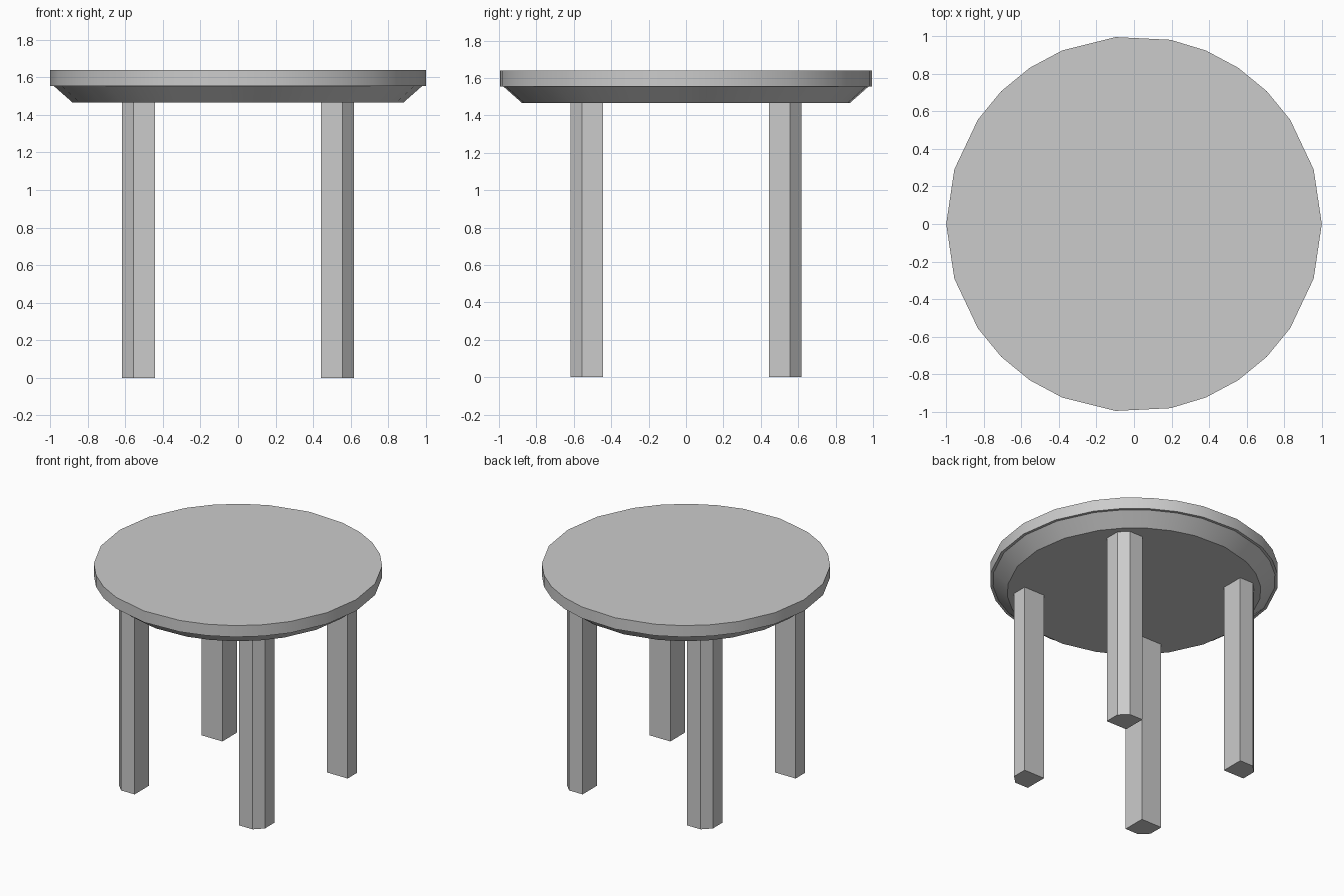
import bpy, bmesh
from math import cos, sin, radians

if "Cube" in bpy.data.objects:
    bpy.data.objects.remove(bpy.data.objects["Cube"])

# Uneven corner angles of the low-poly round top (upper half, mirrored in y)
HALF = [16.9, 33.75, 45, 56.25, 67.5, 78.75, 95.6, 112.5, 123.75, 135, 146.25, 163.1]
ANGLES = [0] + HALF + [180] + [360 - a for a in reversed(HALF)]


def ring(radius, z):
    return [(radius * cos(radians(a)), radius * sin(radians(a)), z) for a in ANGLES]


def loft(name, lower, upper, smooth=False):
    """Solid between two matching loops of points."""
    bm = bmesh.new()
    lo = [bm.verts.new(p) for p in lower]
    hi = [bm.verts.new(p) for p in upper]
    n = len(lo)
    bm.faces.new(lo[::-1])
    bm.faces.new(hi)
    for i in range(n):
        j = (i + 1) % n
        bm.faces.new((lo[i], lo[j], hi[j], hi[i]))
    bmesh.ops.recalc_face_normals(bm, faces=bm.faces[:])
    mesh = bpy.data.meshes.new(name)
    bm.to_mesh(mesh)
    bm.free()
    obj = bpy.data.objects.new(name, mesh)
    bpy.context.collection.objects.link(obj)
    if smooth:
        bpy.ops.object.select_all(action='DESELECT')
        obj.select_set(True)
        bpy.context.view_layer.objects.active = obj
        bpy.ops.object.shade_smooth_by_angle(angle=radians(30))
    return obj


# Table top: straight rim above a tapered underside
loft("table_top", ring(1.0, 1.553), ring(1.0, 1.64), smooth=True)
loft("tapered_underside", ring(0.88, 1.465), ring(0.98, 1.553), smooth=True)

# Four square legs, each with its outer corner chamfered
IN, CUT, OUT = 0.443, 0.557, 0.618
SECTION = [(IN, IN), (OUT, IN), (OUT, CUT), (CUT, OUT), (IN, OUT)]
for side, sx in (("left", -1), ("right", 1)):
    for end, sy in (("front", -1), ("back", 1)):
        loft(f"{end}_{side}_leg",
             [(sx * x, sy * y, 0) for x, y in SECTION],
             [(sx * x, sy * y, 1.465) for x, y in SECTION])
